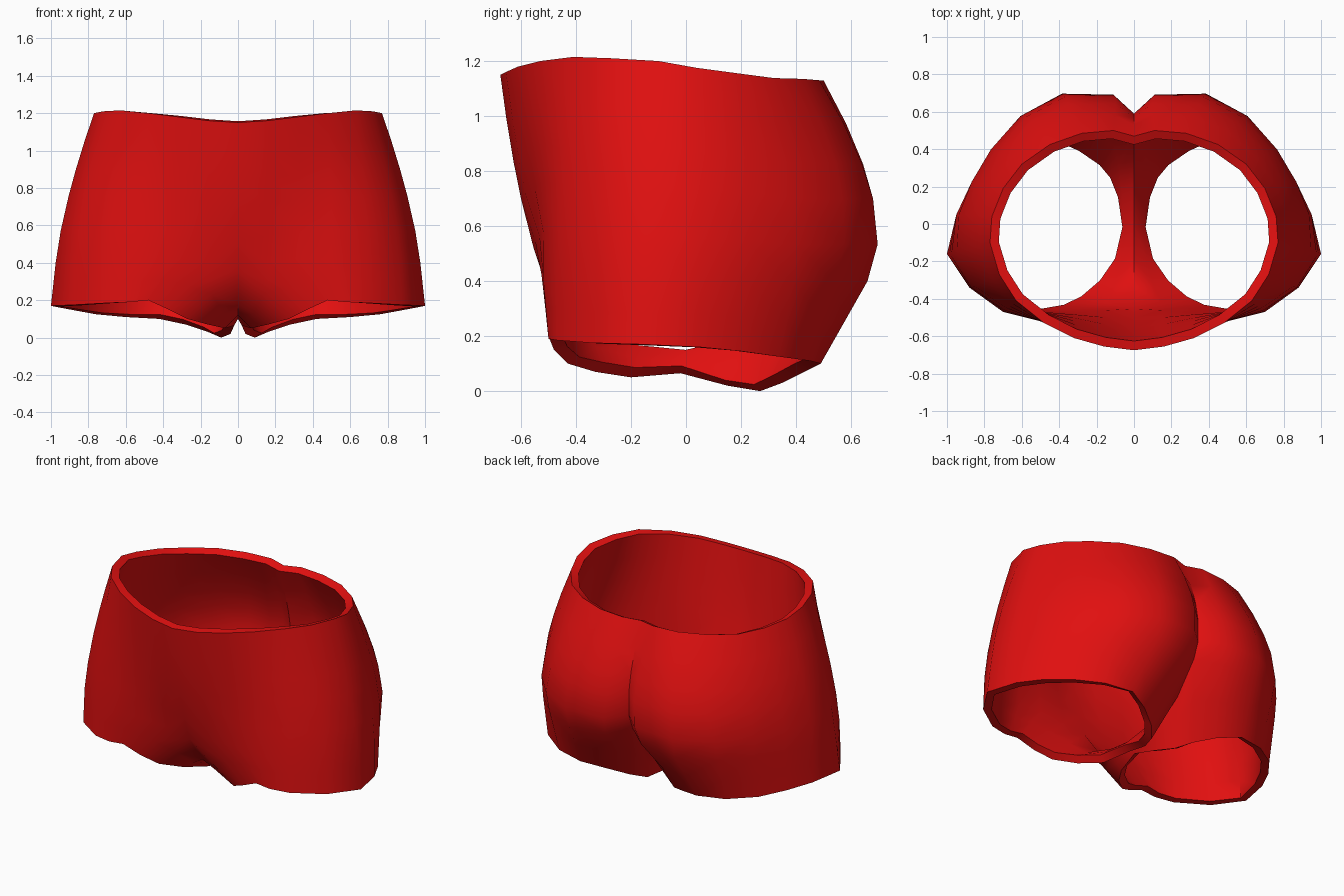
import bpy, bmesh, math
from mathutils import Vector

if "Cube" in bpy.data.objects:
    bpy.data.objects.remove(bpy.data.objects["Cube"])

# Outlines of the right half, listed from front centre round the hip to back centre
waist = [(0, -.675, 1.15), (.16, -.655, 1.16), (.32, -.61, 1.18), (.48, -.53, 1.20),
         (.63, -.41, 1.215), (.72, -.27, 1.21), (.77, -.10, 1.20), (.76, .04, 1.175),
         (.70, .19, 1.155), (.60, .32, 1.138), (.45, .425, 1.135), (.28, .485, 1.13),
         (.11, .50, 1.13), (0, .47, 1.125)]
hip = [(0, -.60, .70), (.16, -.585, .72), (.33, -.55, .74), (.50, -.52, .76),
       (.68, -.45, .76), (.82, -.32, .76), (.905, -.14, .76), (.90, .05, .74),
       (.84, .22, .72), (.74, .39, .70), (.58, .57, .70), (.37, .68, .70),
       (.10, .68, .70), (0, .59, .70)]
thigh = [(0, -.50, .36), (.15, -.51, .40), (.32, -.525, .42), (.50, -.52, .42),
         (.69, -.47, .42), (.87, -.34, .40), (.975, -.15, .40), (.95, .05, .40),
         (.87, .22, .40), (.76, .39, .40), (.61, .54, .40), (.38, .66, .40),
         (.13, .65, .42), (0, .55, .45)]
# Crotch seam from back to front, which closes the leg loop
crotch = [(0, .40, .26), (0, .22, .15), (0, 0, .10), (0, -.20, .12), (0, -.37, .18)]
# Leg opening
hem = [(.27, -.43, .10), (.37, -.48, .15), (.48, -.50, .20), (.58, -.50, .19),
       (.70, -.47, .185), (.88, -.34, .175), (1.0, -.16, .17), (.95, .05, .16),
       (.87, .20, .145), (.76, .34, .125), (.60, .45, .11), (.42, .49, .10),
       (.28, .43, .07), (.16, .35, .03), (.09, .27, 0), (.04, .15, .02),
       (.02, -.02, .065), (.07, -.20, .05), (.16, -.33, .07)]


def blend(a, b, c, t):
    """Smooth curve through a, b, c at t = 0, 1, 2."""
    return (Vector(a) * (t - 1) * (t - 2) / 2 - Vector(b) * t * (t - 2)
            + Vector(c) * t * (t - 1) / 2)


bm = bmesh.new()


def add_row(points):
    return [bm.verts.new(p) for p in points]


def bridge(upper, lower, closed=False):
    n = len(upper)
    for i in range(n if closed else n - 1):
        j = (i + 1) % n
        bm.faces.new((upper[i], lower[i], lower[j], upper[j]))


# Upper body: open rows from waist to thigh
rows = [add_row([blend(a, b, c, t) for a, b, c in zip(waist, hip, thigh)])
        for t in (0, .33, .67, 1, 1.5, 2)]
for upper, lower in zip(rows, rows[1:]):
    bridge(upper, lower)

# Leg: closed loops from thigh and crotch seam to hem
loop = rows[-1] + add_row(crotch)
middle = add_row([v.co.lerp(Vector(h), .5) for v, h in zip(loop, hem)])
bottom = add_row(hem)
bridge(loop, middle, True)
bridge(middle, bottom, True)

mesh = bpy.data.meshes.new("shorts")
bm.to_mesh(mesh)
bm.free()
shorts = bpy.data.objects.new("shorts", mesh)
bpy.context.collection.objects.link(shorts)

red = bpy.data.materials.new("red cloth")
red.diffuse_color = (.75, .005, .005, 1)
red.use_nodes = True
red.node_tree.nodes["Principled BSDF"].inputs["Base Color"].default_value = red.diffuse_color
mesh.materials.append(red)

# Left half and cloth thickness
mirror = shorts.modifiers.new("mirror", 'MIRROR')
mirror.use_clip = True
mirror.merge_threshold = .001
cloth = shorts.modifiers.new("cloth", 'SOLIDIFY')
cloth.thickness = .05
cloth.offset = -1

bpy.context.view_layer.objects.active = shorts
shorts.select_set(True)
for name in ("mirror", "cloth"):
    bpy.ops.object.modifier_apply(modifier=name)
bpy.ops.object.shade_smooth_by_angle(angle=math.radians(45))
